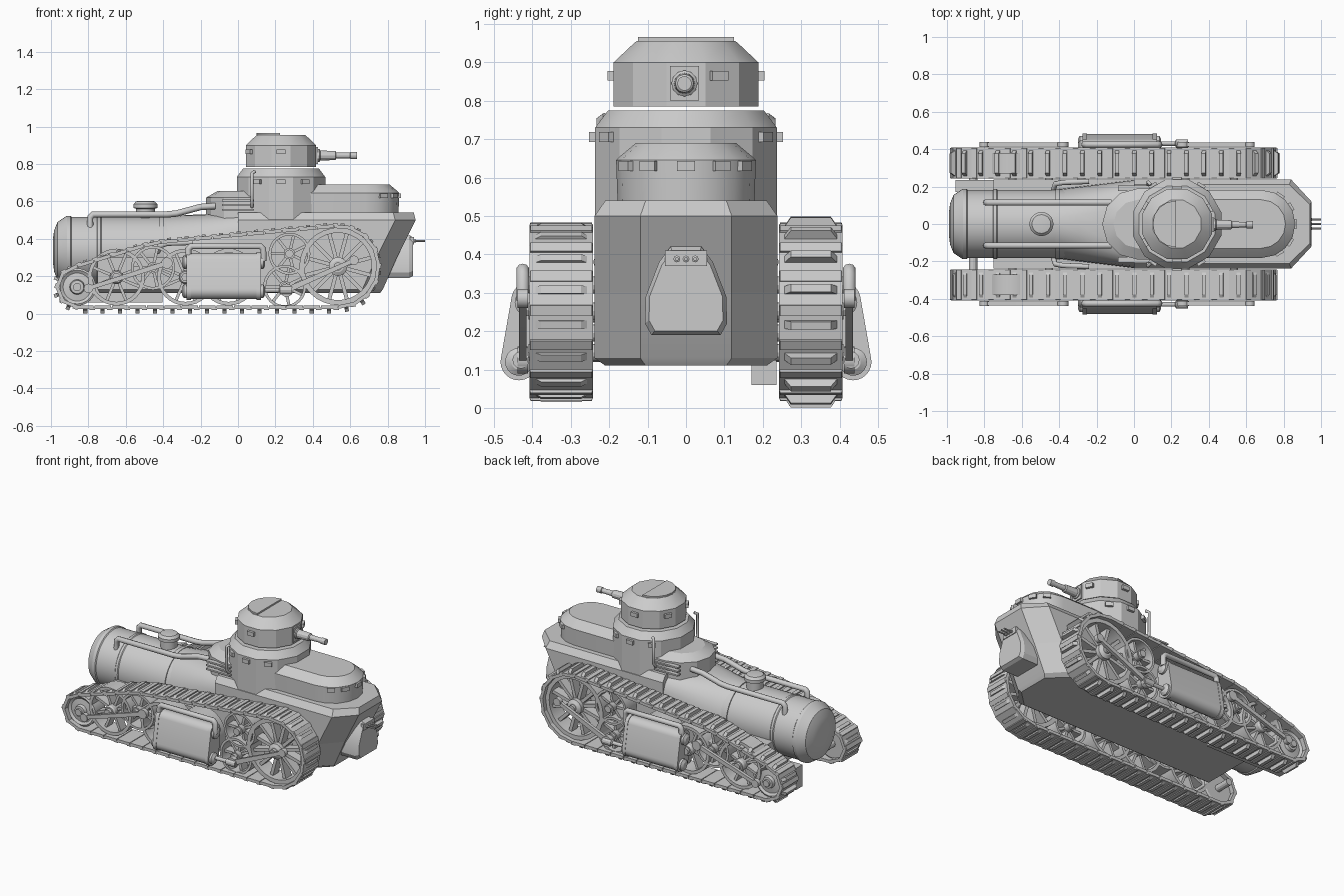
import bpy, bmesh
from math import sin, cos, pi, radians, hypot
from mathutils import Vector, Matrix
from mathutils.geometry import convex_hull_2d

if "Cube" in bpy.data.objects:
    bpy.data.objects.remove(bpy.data.objects["Cube"])


def finish(name, bm):
    bmesh.ops.recalc_face_normals(bm, faces=bm.faces[:])
    me = bpy.data.meshes.new(name)
    bm.to_mesh(me)
    bm.free()
    for p in me.polygons:
        p.use_smooth = True
    me.set_sharp_from_angle(angle=radians(25))
    ob = bpy.data.objects.new(name, me)
    bpy.context.collection.objects.link(ob)
    return ob


def add_loft(bm, rings, wrap=False):
    vs = [[bm.verts.new(p) for p in r] for r in rings]
    n, m = len(vs[0]), len(vs)
    for i in range(m if wrap else m - 1):
        a, b = vs[i], vs[(i + 1) % m]
        for j in range(n):
            k = (j + 1) % n
            bm.faces.new((a[j], a[k], b[k], b[j]))
    if not wrap:
        bm.faces.new(vs[0])
        bm.faces.new(vs[-1])


def loft(name, rings, wrap=False):
    bm = bmesh.new()
    add_loft(bm, rings, wrap)
    return finish(name, bm)


def ring(axis, c, r, h, n, a0=0.0):
    out = []
    for i in range(n):
        u, v = r * cos(a0 + 2 * pi * i / n), r * sin(a0 + 2 * pi * i / n)
        o = {'x': (h, u, v), 'y': (u, h, v), 'z': (u, v, h)}[axis]
        out.append(Vector(c) + Vector(o))
    return out


def lathe(name, axis, c, prof, n=32, wrap=False, a0=0.0):
    return loft(name, [ring(axis, c, r, h, n, a0) for r, h in prof], wrap)


def add_box(bm, c, size, rot=None):
    m = Matrix.Translation(c) @ (rot or Matrix()) @ Matrix.Diagonal((*size, 1))
    bmesh.ops.create_cube(bm, size=1, matrix=m)


def box(name, c, size, rz=0.0):
    bm = bmesh.new()
    add_box(bm, c, size, Matrix.Rotation(rz, 4, 'Z'))
    return finish(name, bm)


def pipe(name, pts, r):
    cu = bpy.data.curves.new(name, 'CURVE')
    cu.dimensions, cu.bevel_depth, cu.bevel_resolution, cu.use_fill_caps = '3D', r, 3, True
    sp = cu.splines.new('POLY')
    sp.points.add(len(pts) - 1)
    for p, q in zip(sp.points, pts):
        p.co = (*q, 1)
    ob = bpy.data.objects.new(name, cu)
    bpy.context.collection.objects.link(ob)


def hull_of_circles(circles, n=32):
    pts = [Vector((x + r * cos(2 * pi * i / n), z + r * sin(2 * pi * i / n)))
           for x, z, r in circles for i in range(n)]
    return [pts[i] for i in convex_hull_2d(pts)]


# boiler with domed rear end and bands
lathe("boiler", 'x', (0, 0, .335), [(.06, -.99), (.11, -.983), (.155, -.965), (.178, -.93), (.188, -.915),
      (.188, -.895), (.182, -.89), (.182, -.755), (.187, -.75), (.187, -.735), (.183, -.73), (.183, -.1)], 48)
lathe("boiler_band", 'x', (0, 0, .335), [(.189, -.42), (.189, -.395)], 48)
lathe("steam_dome", 'z', (-.495, 0, 0), [(.05, .49), (.05, .56), (.064, .565), (.064, .585), (.05, .6), (.03, .603)])

# fairing from boiler to hull
fair = []
for t in (0, .25, .5, .75, 1):
    x, a, b, p = -.4 + .42 * t, .186 + .052 * t, .222 + .017 * t, 1 - .55 * t
    fair.append([(x, a * (1 if i < 8 else -1) * abs(cos(pi * i / 16)) ** p, .3 + b * abs(sin(pi * i / 16)) ** p)
                 for i in range(17)])
loft("hull_fairing", fair)


# hull with chamfered prow
def hull_ring(z, w, xf, xr):
    return [(xr, -w, z), (xf - .11, -w, z), (xf, -.5 * w, z), (xf, .5 * w, z), (xf - .11, w, z), (xr, w, z)]


loft("hull", [hull_ring(*a) for a in ((.11, .21, .76, -.74), (.13, .238, .775, -.75), (.3, .238, .85, -.75),
                                      (.3, .238, .85, 0), (.5, .238, .95, 0), (.54, .21, .94, 0))])
box("side_locker", (-.68, .203, .13), (.55, .065, .14))


# front cabin and rear deck, both round ended
def capsule(xa, xc, w, z, n):
    s = 1 if xc > xa else -1
    arc = [(xc + s * w * cos(pi * i / n - pi / 2), w * sin(pi * i / n - pi / 2), z) for i in range(n + 1)]
    return [(xa, -w, z)] + arc + [(xa, w, z)]


loft("front_cabin", [capsule(.25, .68, w, z, 8) for z, w in ((.53, .178), (.645, .182), (.655, .172), (.69, .13))])
loft("rear_deck", [capsule(.25, .02, w, z, 6) for z, w in ((.5, .19), (.62, .19), (.655, .13))])

# superstructure and turret
for name, prof in (("superstructure", [(.245, .45), (.245, .73), (.21, .775)]),
                   ("turret", [(.195, .785), (.195, .9), (.14, .95), (.132, .956)])):
    lathe(name, 'z', (.23, 0, 0), prof, 12, a0=pi / 12)
hatch = [(.225 + .125 * cos(pi / 2 + pi * i / 8), .125 * sin(pi / 2 + pi * i / 8)) for i in range(9)]
loft("turret_hatch", [[(x, y, z) for x, y in hatch] for z in (.95, .966)])

# gun and mantlet
box("mantlet", (.415, -.004, .845), (.025, .075, .09))
lathe("gun", 'x', (0, -.004, .845), [(.034, .41), (.034, .435), (.027, .44), (.024, .52), (.017, .525),
                                     (.015, .6), (.019, .602), (.019, .635)], 12)

# vision slits
bm = bmesh.new()
for x0, r, z, angs in ((.23, .192, .865, (26, 90, 150, 210, 270)), (.23, .24, .705, (-90, -58, 58, 90, 122, -122)),
                       (.68, .18, .63, (-58, -32, 0, 30, 56))):
    for a in angs:
        t = radians(a)
        add_box(bm, (x0 + r * cos(t), r * sin(t), z), (.025, .046, .026), Matrix.Rotation(t, 4, 'Z'))
finish("vision_slits", bm)

# prow gun cowl
cowl = [(-.09, .19), (.09, .19), (.107, .22), (.105, .29), (.07, .38), (.04, .42), (-.04, .42), (-.07, .38),
        (-.105, .29), (-.107, .22)]
loft("prow_cowl", [[(x, y * s, .3 + (z - .3) * s) for y, z in cowl] for x, s in ((.75, 1), (.915, 1), (.935, .9))])
box("prow_gun_plate", (.93, 0, .39), (.02, .11, .04))
for y in (-.024, 0, .024):
    lathe("prow_gun", 'x', (0, y, .388), [(.009, .92), (.009, .95), (.005, .952), (.005, 1.0)], 8)

# track path shared by both sides
path = hull_of_circles([(-.86, .142, .12), (-.43, .268, .125), (.535, .252, .23)], 48)
seg = [(path[i], path[(i + 1) % len(path)]) for i in range(len(path))]
total = sum((b - a).length for a, b in seg)
LINKS = 42


def at(d):
    d %= total
    for a, b in seg:
        ln = (b - a).length
        if d <= ln:
            return a.lerp(b, d / ln)
        d -= ln
    return seg[0][0]


def add_bar(bm, o, d, n, u, h, yc, w0, w1):
    rings = []
    for hh, w in ((h[0], w0), (h[1], w1)):
        r = []
        for uu, y in ((u[0], -w), (u[1], -w), (u[1], w), (u[0], w)):
            q = o + d * uu + n * hh
            r.append((q.x, yc + y, q.y))
        rings.append(r)
    add_loft(bm, rings)


def track(s):
    bm = bmesh.new()
    for i in range(LINKS):
        p, q = at(total * i / LINKS), at(total * (i + 1) / LINKS)
        d = (q - p).normalized()
        n = Vector((d.y, -d.x))
        if n.dot(p - Vector((-.1, .22))) < 0:
            n = -n
        ln = (q - p).length
        add_bar(bm, p, d, n, (0, ln * .95), (-.022, -.003), s * .325, .083, .083)
        add_bar(bm, p, d, n, (ln * .72, ln * 1.02), (-.01, .003), s * .325, .083, .08)
        add_bar(bm, p, d, n, (ln * .35, ln * .58), (-.005, .021 if s > 0 else .006), s * .325, .07, .052)
    finish("track", bm)


def spoked_wheel(x, z, r, n, s):
    y, t = s * .325, r * .13
    lathe("wheel_rim", 'y', (x, y, z), [(r, -.055), (r, .055), (r - t, .055), (r - t, -.055)], 32, True)
    lathe("wheel_hub", 'y', (x, y, z), [(.03, -.065), (r * .24, -.055), (r * .24, .055), (.03, .068)], 20)
    bm = bmesh.new()
    for i in range(n):
        a = 2 * pi * (i + .5) / n
        m = (r * .2 + r - t * .6) / 2
        add_box(bm, (x + m * cos(a), y, z + m * sin(a)), (r * .76, .06, max(.016, r * .1)), Matrix.Rotation(-a, 4, 'Y'))
    finish("wheel_spokes", bm)


def rod(s, a, b, ra, rb):
    for nm, cs in (("rod_bar", [(*a, ra * .45), (*b, rb * .45)]), ("rod_eye", [(*a, ra)]), ("rod_eye", [(*b, rb)])):
        pts = hull_of_circles(cs, 20)
        w = .01 if nm == "rod_bar" else .014
        loft(nm, [[(p.x, s * y, p.y) for p in pts] for y in (.425 - w, .425 + w)])


for s in (-1, 1):
    track(s)
    # rear idler disc
    lathe("idler_wheel", 'y', (-.86, s * .325, .142), [(.09, -.055), (.1, -.05), (.1, .05), (.09, .055),
          (.075, .045), (.04, .05), (.035, .07), (.02, .072)] if s > 0 else
          [(.02, -.072), (.035, -.07), (.04, -.05), (.075, -.045), (.09, -.055), (.1, -.05), (.1, .05), (.09, .055)])
    for x, z, r, n in ((-.65, .195, .152, 8), (-.455, .245, .118, 7), (-.28, .195, .152, 8), (-.05, .195, .152, 8),
                       (.25, .145, .115, 7), (.275, .32, .112, 7), (.535, .252, .207, 12)):
        spoked_wheel(x, z, r, n, s)
    for x, z in ((-.86, .142), (-.65, .195), (-.455, .245), (-.28, .195), (.25, .145), (.275, .32), (.535, .252)):
        lathe("axle", 'y', (x, s * .29, z), [(.022, -.12), (.022, .12)], 12)
    # drive rods
    rod(s, (-.8, .135), (-.38, .27), .025, .03)
    rod(s, (.26, .125), (.62, .285), .035, .025)
    # steam cylinder casing
    sec = hull_of_circles([(.405, .28, .05), (.435, .12, .048), (.4, .12, .03)], 24)
    for nm, x0, x1, k in (("steam_cylinder", -.265, .11, .96), ("cylinder_flange", -.275, -.25, 1),
                          ("cylinder_flange", .1, .122, 1)):
        loft(nm, [[(x, s * (.42 + (p.x - .42) * k), .2 + (p.y - .2) * k) for p in sec] for x in (x0, x1)])
    for z, y in ((.12, .435), (.275, .41)):
        lathe("cylinder_cap", 'x', (0, s * y, z), [(.02, -.3), (.036, -.29), (.036, .135), (.02, .145)], 20)
    lathe("piston_rod", 'x', (0, s * .43, .125), [(.012, .1), (.012, .22), (.022, .225), (.022, .29)], 12)
    pipe("cylinder_pipe", [(-.265, s * .425, .3), (-.265, s * .425, .345), (-.25, s * .425, .36),
                           (.12, s * .425, .36), (.135, s * .425, .345), (.135, s * .425, .28)], .017)
    # steam pipes along the boiler
    pipe("steam_pipe", [(-.79, s * .115, .44), (-.79, s * .115, .515), (-.775, s * .115, .53), (-.38, s * .115, .53),
                        (-.33, s * .115, .535), (-.2, s * .115, .57), (-.12, s * .115, .575)], .017)
    pipe("lower_pipe", [(-.43, s * .185, .33), (-.42, s * .215, .36), (-.38, s * .222, .375), (-.24, s * .228, .38)], .014)
    # rear deck louvres and handrail
    for z in (.555, .58, .605):
        box("louvre", (.0, s * .192, z), (.17, .03, .01))
    pipe("stand_pipe", [(.075, s * .2, .57), (.075, s * .225, .6), (.075, s * .225, .75), (.09, s * .21, .76)], .009)
